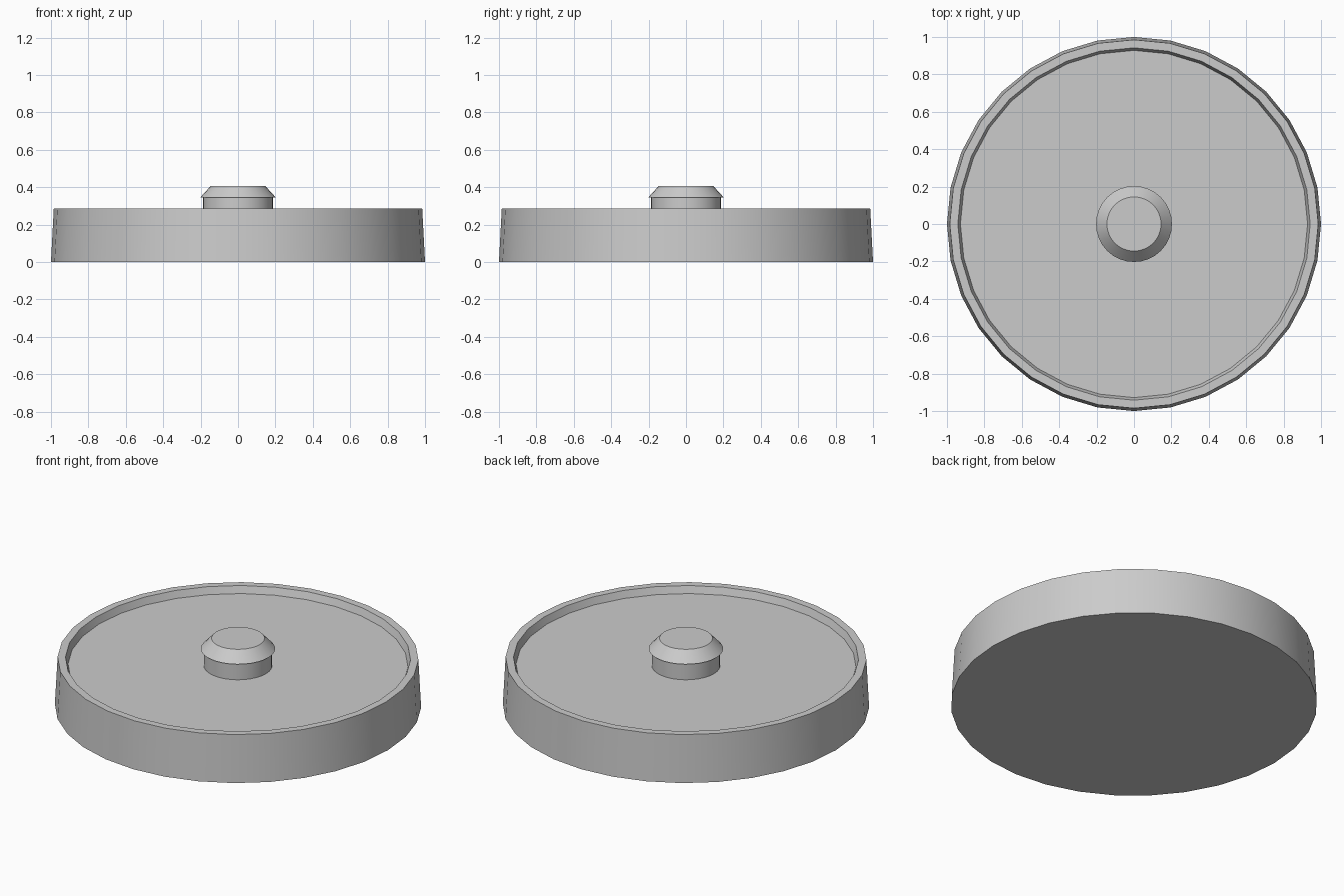
import bpy, bmesh, math

if "Cube" in bpy.data.objects:
    bpy.data.objects.remove(bpy.data.objects["Cube"])

SIDES = 32


def lathe(name, profile):
    """Closed turned part: (radius, z) rings from bottom to top, with end caps."""
    bm = bmesh.new()
    rings = []
    for r, z in profile:
        rings.append([bm.verts.new((r * math.cos(2 * math.pi * i / SIDES),
                                    r * math.sin(2 * math.pi * i / SIDES), z))
                      for i in range(SIDES)])
    for low, high in zip(rings, rings[1:]):
        for i in range(SIDES):
            j = (i + 1) % SIDES
            bm.faces.new((low[i], low[j], high[j], high[i]))
    bm.faces.new(rings[0][::-1])
    bm.faces.new(rings[-1])
    bmesh.ops.recalc_face_normals(bm, faces=bm.faces)
    mesh = bpy.data.meshes.new(name)
    bm.to_mesh(mesh)
    bm.free()
    obj = bpy.data.objects.new(name, mesh)
    bpy.context.collection.objects.link(obj)
    bpy.ops.object.select_all(action='DESELECT')
    obj.select_set(True)
    bpy.context.view_layer.objects.active = obj
    bpy.ops.object.shade_smooth_by_angle(angle=math.radians(30))
    return obj


# Tapered dish with a thin raised rim and recessed floor
FLOOR = 0.243
lathe("dish", [(1.0, 0), (0.985, 0.285), (0.942, 0.285), (0.928, FLOOR)])

# Central knob: short stem with an overhanging chamfered cap
lathe("knob", [(0.187, FLOOR), (0.187, 0.344), (0.203, 0.344), (0.145, 0.407)])
